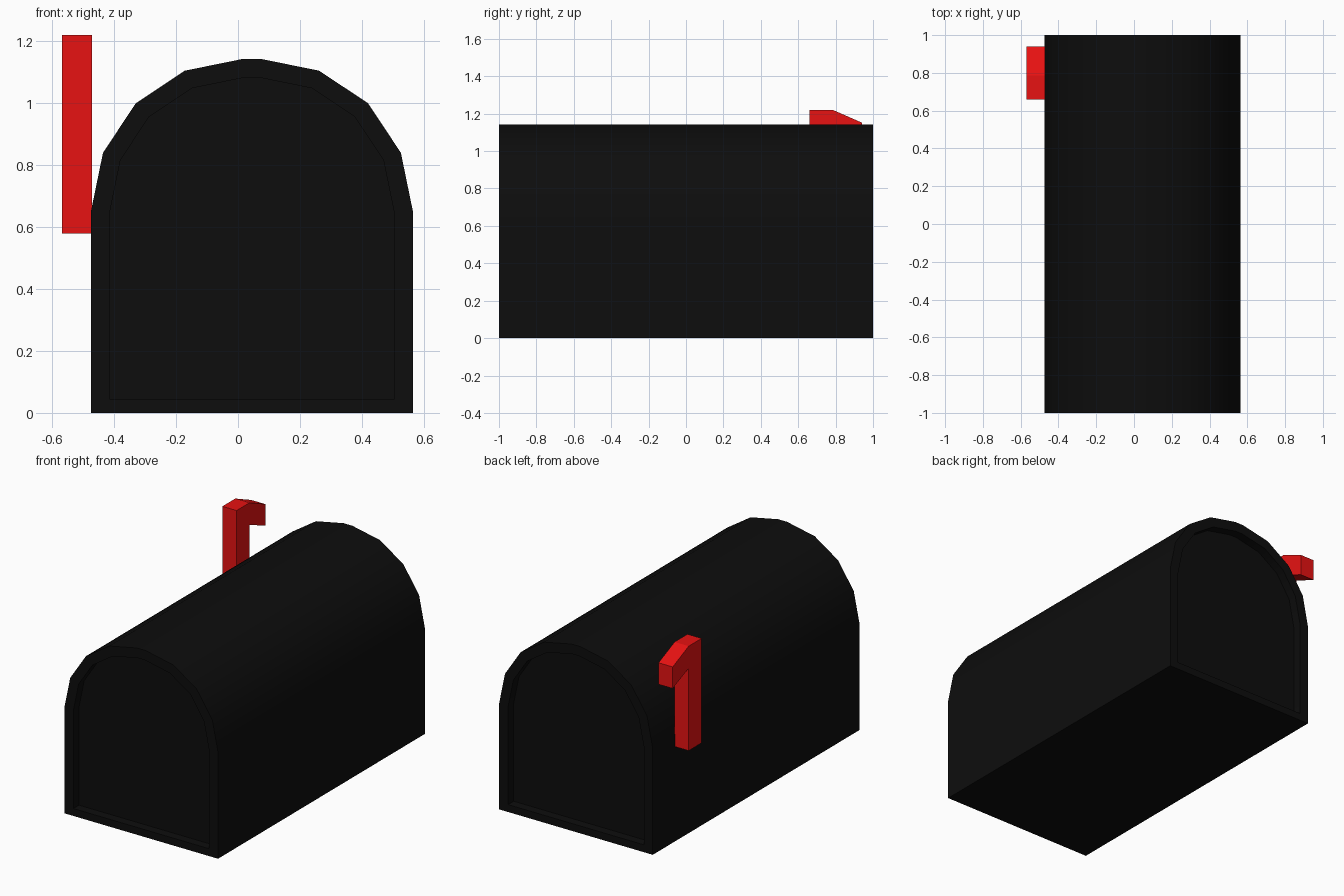
import bpy, bmesh
from math import radians
from mathutils import Vector

if "Cube" in bpy.data.objects:
    bpy.data.objects.remove(bpy.data.objects["Cube"])


def material(name, color):
    m = bpy.data.materials.new(name)
    m.diffuse_color = (*color, 1)
    m.use_nodes = True
    m.node_tree.nodes["Principled BSDF"].inputs["Base Color"].default_value = m.diffuse_color
    return m


def extrude(name, points, step, mat):
    """Closed prism: a flat outline swept along step."""
    bm = bmesh.new()
    start = [bm.verts.new(p) for p in points]
    end = [bm.verts.new(Vector(p) + Vector(step)) for p in points]
    caps = [bm.faces.new(start), bm.faces.new(end[::-1])]
    n = len(points)
    for i in range(n):
        j = (i + 1) % n
        bm.faces.new((start[j], start[i], end[i], end[j]))
    bmesh.ops.recalc_face_normals(bm, faces=bm.faces)
    return finish, bm, caps, name, mat


def finish(bm, name, mat):
    bmesh.ops.recalc_face_normals(bm, faces=bm.faces)
    me = bpy.data.meshes.new(name)
    bm.to_mesh(me)
    bm.free()
    me.materials.append(mat)
    ob = bpy.data.objects.new(name, me)
    bpy.context.collection.objects.link(ob)
    return ob


black = material("black_metal", (0.004, 0.004, 0.004))
red = material("red_paint", (0.8, 0.006, 0.006))

# Box body: arched outline, mirrored about its own centre line
CX = 0.045
half = [(0.52, 0), (0.52, 0.65), (0.481, 0.84), (0.375, 1.0), (0.217, 1.105), (0.03, 1.143)]
outline = half + [(-x, z) for x, z in reversed(half)]
_, bm, caps, name, mat = extrude("mailbox_body", [(CX + x, -1, z) for x, z in outline], (0, 2, 0), black)

# Recessed end panels
RIM, DEPTH = 0.06, 0.055
for cap in caps:
    inward = -cap.normal.copy()
    bmesh.ops.inset_region(bm, faces=[cap], thickness=RIM, use_even_offset=True)
    # thinner rim along the floor
    for v in cap.verts:
        if v.co.z < 0.1:
            v.co.z = 0.045
    panel = bmesh.ops.extrude_discrete_faces(bm, faces=[cap])["faces"][0]
    bmesh.ops.translate(bm, verts=panel.verts, vec=inward * DEPTH)
body = finish(bm, name, mat)

bpy.context.view_layer.objects.active = body
body.select_set(True)
bpy.ops.object.shade_smooth_by_angle(angle=radians(30))

# Signal flag: post with a drooping head, on the left wall
flag = [(0.66, 0.58), (0.785, 0.58), (0.785, 1.085), (0.94, 1.02),
        (0.94, 1.152), (0.785, 1.22), (0.66, 1.22)]
_, bm, _, name, mat = extrude("signal_flag", [(-0.568, y, z) for y, z in flag], (0.096, 0, 0), red)
finish(bm, name, mat)
